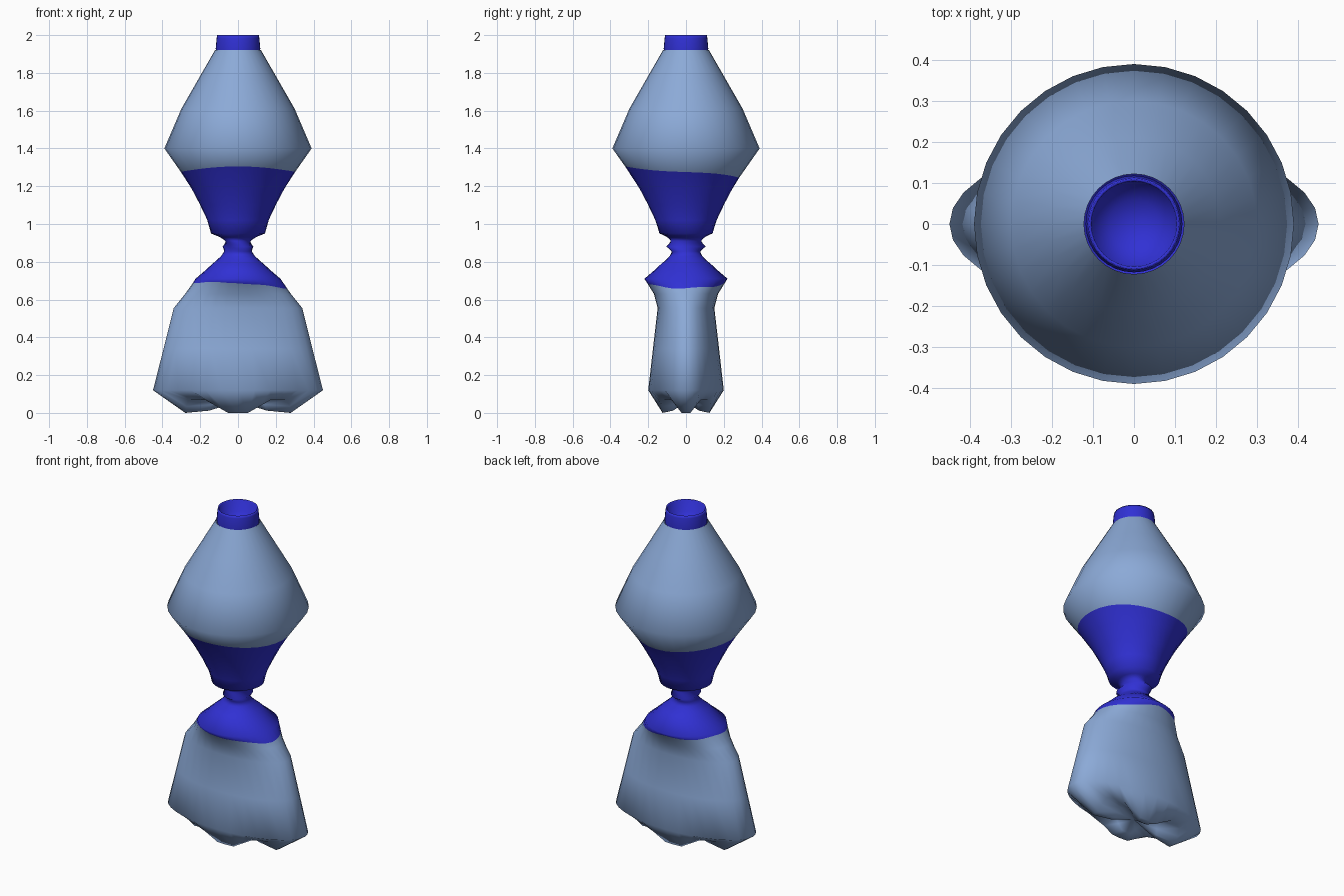
import bpy, bmesh, math

if "Cube" in bpy.data.objects:
    bpy.data.objects.remove(bpy.data.objects["Cube"])

SEG = 32


def material(name, rgb):
    m = bpy.data.materials.new(name)
    m.diffuse_color = (*rgb, 1)
    m.use_nodes = True
    m.node_tree.nodes["Principled BSDF"].inputs["Base Color"].default_value = m.diffuse_color
    return m


MATS = [material("pale_blue_grey", (0.26, 0.40, 0.68)),
        material("deep_blue", (0.03, 0.03, 0.66))]


def loft(name, rings, mats, centre_z, cap_mat):
    """Skin a list of rings (top to bottom) and close the end to a centre point."""
    bm = bmesh.new()
    rows = [[bm.verts.new(p) for p in r] for r in rings]
    for a, b, m in zip(rows, rows[1:], mats):
        for i in range(SEG):
            j = (i + 1) % SEG
            bm.faces.new((a[i], b[i], b[j], a[j])).material_index = m
    c = bm.verts.new((0, 0, centre_z))
    for i in range(SEG):
        bm.faces.new((rows[-1][i], c, rows[-1][(i + 1) % SEG])).material_index = cap_mat
    me = bpy.data.meshes.new(name)
    bm.to_mesh(me)
    bm.free()
    for m in MATS:
        me.materials.append(m)
    ob = bpy.data.objects.new(name, me)
    bpy.context.collection.objects.link(ob)
    for p in me.polygons:
        p.use_smooth = True
    return ob


def ring(z, rx, ry, twist=0.0, wave=None, slope=(0, 0)):
    """Twisted ellipse; wave shifts height, slope keeps it on the body surface."""
    t = math.radians(twist)
    pts = []
    for i in range(SEG):
        a = 2 * math.pi * i / SEG
        dz = wave(a + t) if wave else 0
        x = (rx + slope[0] * dz) * math.cos(a)
        y = (ry + slope[1] * dz) * math.sin(a)
        pts.append((x * math.cos(t) - y * math.sin(t),
                    x * math.sin(t) + y * math.cos(t), z + dz))
    return pts


def foot_ring(scale_foot, scale_gap, z_foot, z_gap):
    """Base ring with four feet separated by diagonal notches."""
    pts = []
    for i in range(SEG):
        a = 2 * math.pi * i / SEG
        off = abs((math.degrees(a) + 45) % 90 - 45)
        k = min(max((off - 11) / 23, 0), 1)
        s = scale_foot + (scale_gap - scale_foot) * k
        pts.append((0.45 * s * math.cos(a), 0.20 * s * math.sin(a),
                    z_foot + (z_gap - z_foot) * k))
    return pts


def upper_border(a):
    return -0.025 * math.sin(a) + 0.005 * math.sin(3 * a)


def lower_border(a):
    return -0.03 * max(math.cos(a), 0) + 0.004 * math.sin(5 * a)


# Bottle body: z, rx, ry, twist, colour of the band below
GREY, BLUE = 0, 1
spec = [
    (1.92, .122, .122, 0, GREY),
    (1.765, .211, .211, 0, GREY),
    (1.61, .300, .300, 0, GREY),
    (1.40, .390, .390, 0, GREY),
    (1.275, .302, .302, 0, BLUE),
    (1.19, .248, .248, 4, BLUE),
    (1.10, .200, .200, 10, BLUE),
    (1.02, .163, .163, 18, BLUE),
    (0.95, .145, .140, 30, BLUE),
    (0.93, .105, .090, 52, BLUE),
    (0.91, .082, .066, 75, BLUE),
    (0.88, .106, .080, 105, BLUE),
    (0.855, .082, .068, 130, BLUE),
    (0.83, .092, .085, 150, BLUE),
    (0.79, .135, .130, 167, BLUE),
    (0.71, .225, .220, 180, BLUE),
    (0.69, .237, .207, 180, GREY),
    (0.63, .280, .170, 180, GREY),
    (0.555, .340, .150, 180, GREY),
    (0.34, .394, .175, 180, GREY),
    (0.12, .450, .200, 180, GREY),
]
rings, mats = [], []
for z, rx, ry, tw, m in spec:
    if z == 1.275:
        rings.append(ring(z, rx, ry, tw, upper_border, (0.68, 0.68)))
    elif z == 0.69:
        rings.append(ring(z, rx, ry, tw, lower_border, (-0.75, 0.6)))
    else:
        rings.append(ring(z, rx, ry, tw))
    mats.append(m)

# Footed base
rings += [foot_ring(.62, .70, 0.0, 0.07), foot_ring(.34, .34, 0.012, 0.075)]
mats += [GREY, GREY]
# the half turn of the twist leaves the base rings offset by half a revolution
for k in (-1, -2):
    rings[k] = rings[k][SEG // 2:] + rings[k][:SEG // 2]
loft("bottle_body", rings, mats, 0.06, GREY)

# Neck collar with a hollow, dimpled mouth (starts at the inner floor)
neck = [ring(z, r, r) for z, r in
        [(1.915, .117), (1.93, .118), (1.985, .113), (2.0, .110),
         (1.995, .104), (1.93, .098), (1.91, .060)]]
loft("bottle_neck", neck, [BLUE] * 6, 1.87, BLUE)

# Outward normals
for ob, flip in ((bpy.data.objects["bottle_body"], False),
                 (bpy.data.objects["bottle_neck"], True)):
    if flip:
        ob.data.flip_normals()
    ob.data.update()
